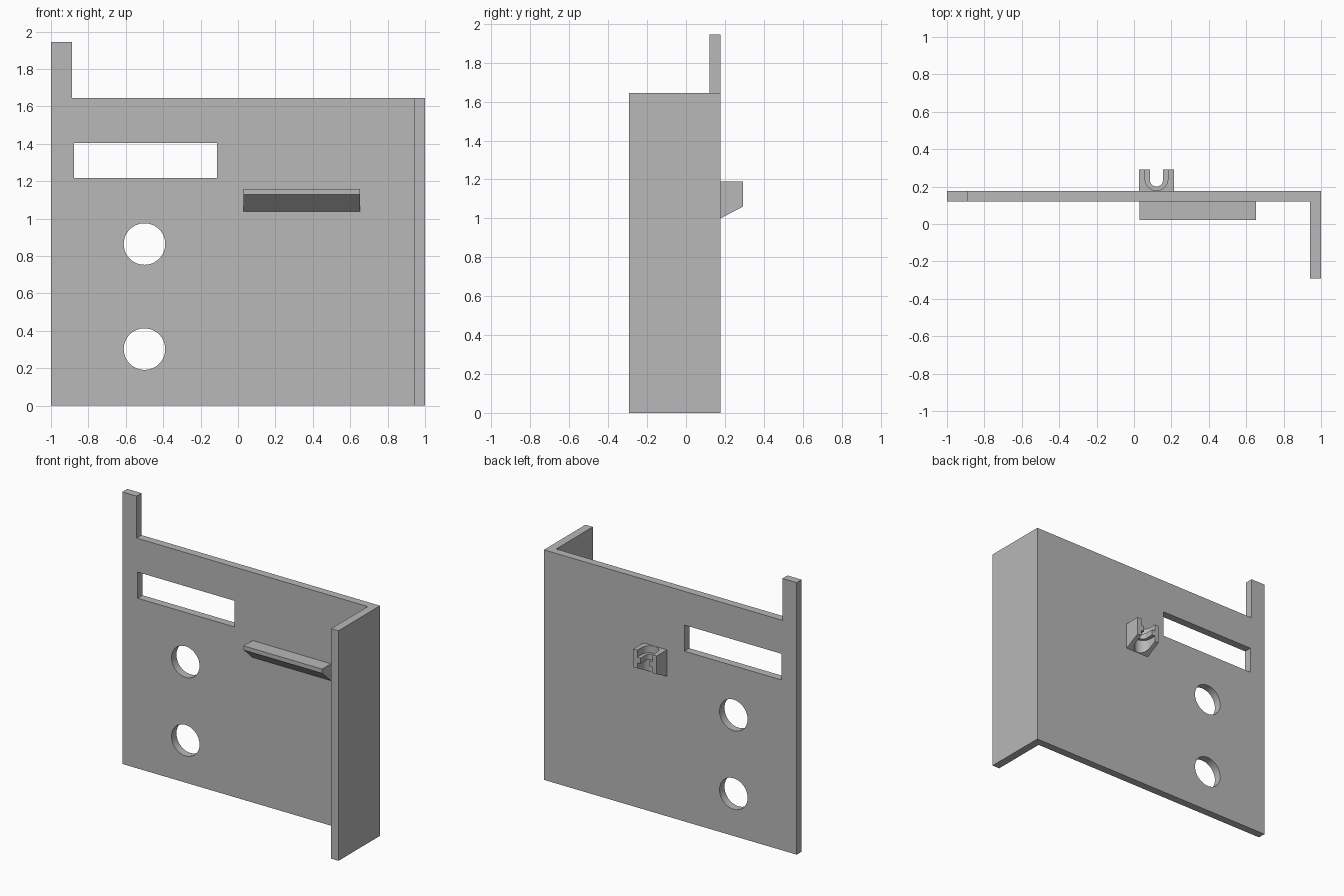
import bpy, bmesh, math
from mathutils import Vector

cube = bpy.data.objects.get("Cube")
if cube:
    bpy.data.objects.remove(cube, do_unlink=True)

grey = bpy.data.materials.new("plain_grey")
grey.use_nodes = True
GREY = (0.48, 0.48, 0.48, 1)
grey.diffuse_color = GREY
grey.node_tree.nodes["Principled BSDF"].inputs["Base Color"].default_value = GREY


def prism(name, outline, axis, start, end):
    """Extrude a 2D outline along an axis; its coordinates are the other two axes in order."""
    bm = bmesh.new()
    verts = []
    for point in outline:
        co = list(point)
        co.insert(axis, start)
        verts.append(bm.verts.new(co))
    face = bm.faces.new(verts)
    grown = bmesh.ops.extrude_face_region(bm, geom=[face])["geom"]
    move = Vector((0, 0, 0))
    move[axis] = end - start
    bmesh.ops.translate(bm, vec=move, verts=[v for v in grown if isinstance(v, bmesh.types.BMVert)])
    bmesh.ops.recalc_face_normals(bm, faces=bm.faces)
    mesh = bpy.data.meshes.new(name)
    bm.to_mesh(mesh)
    bm.free()
    mesh.materials.append(grey)
    obj = bpy.data.objects.new(name, mesh)
    bpy.context.collection.objects.link(obj)
    return obj


def rect(a0, a1, b0, b1):
    return [(a0, b0), (a1, b0), (a1, b1), (a0, b1)]


def arc(cx, cy, r, first, last, steps):
    angles = [math.radians(first + (last - first) * i / steps) for i in range(steps + 1)]
    return [(cx + r * math.cos(a), cy + r * math.sin(a)) for a in angles]


def cut(target, cutter):
    cutter.hide_render = True
    mod = target.modifiers.new("cut", "BOOLEAN")
    mod.operation = "DIFFERENCE"
    mod.solver = "EXACT"
    mod.object = cutter
    bpy.context.view_layer.objects.active = target
    bpy.ops.object.modifier_apply(modifier=mod.name)
    bpy.data.objects.remove(cutter, do_unlink=True)


X, Y, Z = 0, 1, 2
FRONT, BACK, TOP = 0.121, 0.177, 1.645

# Main panel with a window slot and two round holes
panel = prism("panel", rect(-1, 1, 0, TOP), Y, FRONT, BACK)
cut(panel, prism("window_cutter", rect(-0.878, -0.111, 1.217, 1.404), Y, 0, 0.3))
for z in (0.302, 0.864):
    cut(panel, prism("hole_cutter", arc(-0.5, z, 0.111, 0, 360, 48)[:-1], Y, 0, 0.3))

# Side flange and corner post
prism("side_flange", rect(0.942, 1, -0.292, FRONT), Z, 0, TOP)
prism("corner_post", rect(-1, -0.887, FRONT, BACK), Z, TOP, 1.945)

# Front ledge with a sloping underside
ledge = [(FRONT, 1.037), (0.021, 1.128), (0.021, 1.158), (FRONT, 1.158)]
prism("front_ledge", ledge, X, 0.03, 0.651)

# Rear clip: sloped block with a U channel, crossed by a shelf with a narrower U slot
CLIP_X, CLIP_BACK = 0.12, 0.292


def u_shape(radius, bottom, end):
    return ([(CLIP_X - radius, end)] + arc(CLIP_X, bottom + radius, radius, 180, 360, 20)
            + [(CLIP_X + radius, end)])


block = [(BACK, 1.0), (CLIP_BACK, 1.06), (CLIP_BACK, 1.19), (BACK, 1.19)]
clip = prism("rear_clip", block, X, 0.027, 0.213)
cut(clip, prism("channel_cutter", u_shape(0.061, 0.179, 0.4), Z, 0.9, 1.3))
shelf = prism("clip_shelf", u_shape(0.061, 0.179, CLIP_BACK), Z, 1.1, 1.14)
cut(shelf, prism("slot_cutter", u_shape(0.035, 0.2, 0.4), Z, 1.0, 1.3))

# Smooth the round walls, keeping edges sharp
bpy.ops.object.select_all(action="DESELECT")
for obj in (panel, clip, shelf):
    obj.select_set(True)
    bpy.context.view_layer.objects.active = obj
bpy.ops.object.shade_smooth_by_angle(angle=math.radians(30))
